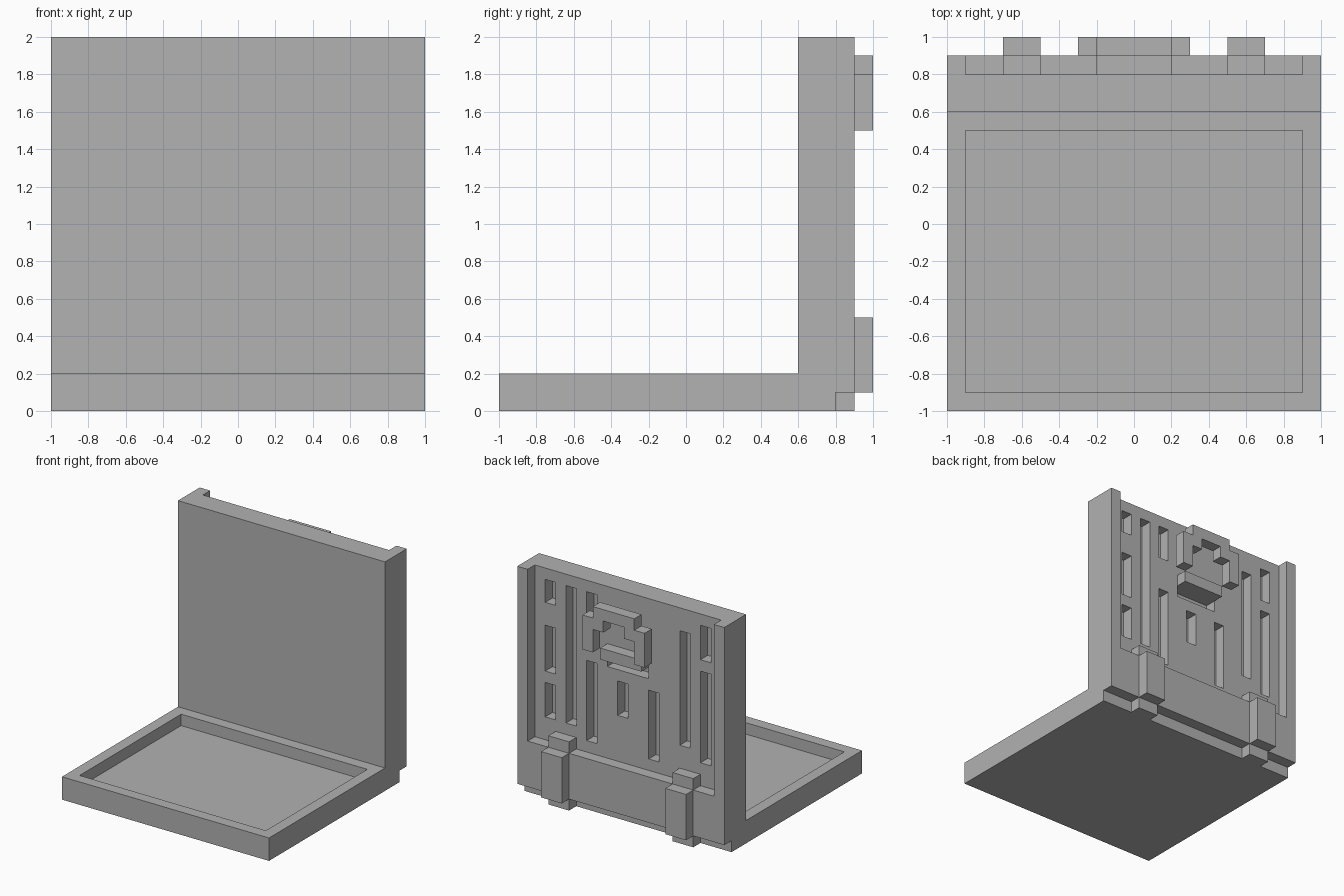
import bpy
import bmesh
from mathutils import Matrix, Vector

cube = bpy.data.objects.get("Cube")
if cube:
    bpy.data.objects.remove(cube, do_unlink=True)

GREY = (0.445, 0.445, 0.445, 1)
grey = bpy.data.materials.new("plain grey")
grey.use_nodes = True
grey.diffuse_color = GREY
grey.node_tree.nodes["Principled BSDF"].inputs["Base Color"].default_value = GREY


def boxes(name, spans):
    """One object made of boxes, each given as (x range, y range, z range)."""
    bm = bmesh.new()
    for span in spans:
        low, high = (Vector(corner) for corner in zip(*span))
        place = Matrix.Translation((low + high) / 2) @ Matrix.Diagonal((*(high - low), 1))
        bmesh.ops.create_cube(bm, size=1, matrix=place)
    mesh = bpy.data.meshes.new(name)
    bm.to_mesh(mesh)
    bm.free()
    mesh.materials.append(grey)
    obj = bpy.data.objects.new(name, mesh)
    bpy.context.collection.objects.link(obj)
    return obj


def cut(obj, spans):
    """Subtract boxes from an object and bake the result."""
    cutter = boxes("cutter", spans)
    cutter.hide_render = True
    mod = obj.modifiers.new("cut", "BOOLEAN")
    mod.operation = "DIFFERENCE"
    mod.solver = "EXACT"
    mod.object = cutter
    graph = bpy.context.evaluated_depsgraph_get()
    baked = bpy.data.meshes.new_from_object(obj.evaluated_get(graph))
    obj.modifiers.clear()
    obj.data = baked
    bpy.data.objects.remove(cutter, do_unlink=True)


def mirrored(x, y, z):
    return [(x, y, z), ((-x[1], -x[0]), y, z)]


# Shallow tray
tray = boxes("tray", [((-1, 1), (-1, 0.6), (0, 0.2))])
cut(tray, [((-0.9, 0.9), (-0.9, 0.5), (0.1, 0.3))])

# Upright panel: open-topped recess on the back, notch along the lower back edge
panel = boxes("upright_panel", [((-1, 1), (0.6, 0.9), (0, 2))])
cut(panel, [((-0.9, 0.9), (0.8, 1), (0.5, 2.1)),
            ((-1.1, 1.1), (0.8, 1), (-0.1, 0.1))])

# Vents in the recess: left edge of each column, then its (bottom, top) heights
vents = {
    0.7: [(1.7, 1.9), (1.1, 1.5), (0.7, 1.0)],
    0.5: [(0.7, 1.9)],
    0.3: [(1.6, 1.9), (0.6, 1.3)],
    0.0: [(0.9, 1.2)],
    -0.3: [(0.6, 1.2)],
    -0.6: [(0.8, 1.8)],
    -0.8: [(1.6, 1.9), (0.7, 1.5)],
}
slots = [((x, x + 0.1), (0.7, 0.85), z) for x, heights in vents.items() for z in heights]
slots.append(((-0.2, 0.2), (0.7, 0.85), (1.3, 1.4)))
cut(panel, slots)

# Hinges: outer knuckle, raised inner leaf and lower foot
hinge_x = (0.5, 0.7)
boxes("hinge_knuckles", mirrored(hinge_x, (0.9, 1), (0.1, 0.5)))
boxes("hinge_leaves", mirrored(hinge_x, (0.8, 0.9), (0.5, 0.6)))
boxes("hinge_feet", mirrored(hinge_x, (0.8, 0.9), (0, 0.1)))

# Raised arch on the back, with stepped inner corners and a lower bar
front = (0.9, 1)
boxes("arch_top", [((-0.2, 0.2), front, (1.8, 1.9))])
boxes("arch_corners", mirrored((0.1, 0.2), front, (1.7, 1.8)))
boxes("arch_legs", mirrored((0.2, 0.3), front, (1.5, 1.8)))
boxes("arch_lower_bar", [((-0.2, 0.2), (0.8, 0.9), (1.4, 1.5))])
